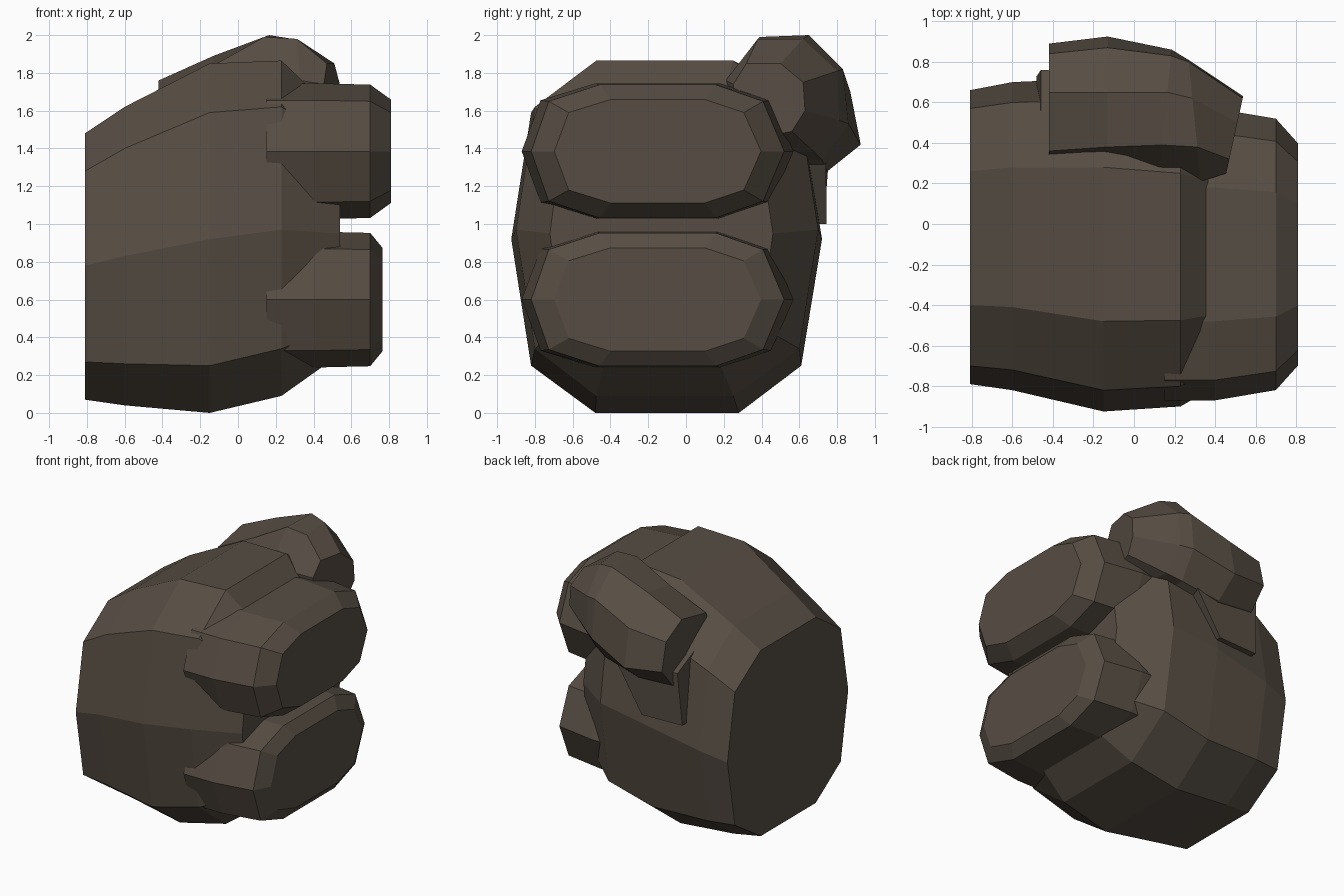
import bpy
import bmesh

cube = bpy.data.objects.get("Cube")
if cube:
    bpy.data.objects.remove(cube, do_unlink=True)

# Single flat colour
brown = bpy.data.materials.new("dark_brown")
brown.use_nodes = True
colour = (0.095, 0.075, 0.057, 1)
brown.diffuse_color = colour
shader = brown.node_tree.nodes["Principled BSDF"]
shader.inputs["Base Color"].default_value = colour
shader.inputs["Roughness"].default_value = 0.9


def loft(name, rings):
    """Bridge equal-length rings of points and cap both ends."""
    bm = bmesh.new()
    loops = [[bm.verts.new(point) for point in ring] for ring in rings]
    count = len(loops[0])
    for first, second in zip(loops, loops[1:]):
        for i in range(count):
            j = (i + 1) % count
            bm.faces.new((first[i], first[j], second[j], second[i]))
    bm.faces.new(loops[0])
    bm.faces.new(loops[-1])
    bmesh.ops.recalc_face_normals(bm, faces=bm.faces[:])
    mesh = bpy.data.meshes.new(name)
    bm.to_mesh(mesh)
    bm.free()
    mesh.materials.append(brown)
    obj = bpy.data.objects.new(name, mesh)
    bpy.context.collection.objects.link(obj)
    return obj


def ten_sided(x, ys, zs):
    """Rounded ten-sided section from six depths and five heights."""
    front, front_mid, front_in, back_in, back_mid, back = ys
    low, low_mid, middle, high_mid, high = zs
    return [
        (x, front_in, low), (x, back_in, low), (x, back_mid, low_mid),
        (x, back, middle), (x, back_mid, high_mid), (x, back_in, high),
        (x, front_in, high), (x, front_mid, high_mid),
        (x, front, middle), (x, front_mid, low_mid),
    ]


# Palm: large lofted block
loft("palm", [
    ten_sided(-.81, (-.79, -.70, -.40, .26, .57, .66), (.07, .27, .78, 1.28, 1.48)),
    ten_sided(-.60, (-.82, -.72, -.41, .28, .60, .70), (.04, .26, .83, 1.40, 1.62)),
    ten_sided(-.15, (-.925, -.82, -.48, .28, .61, .72), (0, .25, .92, 1.59, 1.85)),
    ten_sided(.23, (-.90, -.80, -.475, .25, .60, .70), (.09, .34, .97, 1.62, 1.865)),
    ten_sided(.54, (-.72, -.66, -.42, .16, .39, .46), (.31, .46, .95, 1.42, 1.57)),
])


# Two curled fingers with bevelled ends
def finger(name, height, tip):
    half_depths = (-.72, -.62, -.33, .33, .60, .72)
    half_heights = (-.36, -.27, 0, .27, .36)

    def section(x, depth, tall):
        return ten_sided(x, [-.15 + depth * y for y in half_depths],
                         [height + tall * z for z in half_heights])

    return loft(name, [section(.15, 1, 1), section(.40, 1, 1),
                       section(.70, .93, .98), section(tip, .76, .76)])


finger("upper_finger", 1.385, .81)
finger("lower_finger", .60, .765)


# Thumb: eight-sided tube lying over the upper back edge
def slanted(x, slope, points):
    return [(x + slope * (y - .5), y, z) for y, z in points]


loft("thumb", [
    slanted(-.42, 0, [(.36, 1.70), (.65, 1.76), (.84, 1.66), (.89, 1.45),
                      (.76, 1.30), (.50, 1.2), (.35, 1.3), (.31, 1.6)]),
    slanted(-.13, 0, [(.38, 1.84), (.65, 1.89), (.87, 1.70), (.925, 1.42),
                      (.75, 1.28), (.50, 1.2), (.35, 1.3), (.31, 1.7)]),
    slanted(.15, .1, [(.39, 1.99), (.65, 2.0), (.83, 1.82), (.86, 1.53),
                      (.72, 1.34), (.45, 1.35), (.27, 1.5), (.24, 1.79)]),
    slanted(.30, -.1, [(.38, 1.98), (.62, 1.98), (.80, 1.81), (.81, 1.55),
                       (.68, 1.38), (.42, 1.38), (.24, 1.53), (.21, 1.76)]),
    slanted(.51, .22, [(.32, 1.85), (.50, 1.85), (.62, 1.75), (.63, 1.60),
                       (.56, 1.49), (.40, 1.46), (.27, 1.57), (.25, 1.74)]),
])

# Thin web joining the thumb to the back of the palm
loft("thumb_web", [
    [(-.46, .55, 1.5), (.10, .55, 1.5), (.10, .74, 1.4), (-.46, .76, 1.4)],
    [(-.48, .66, 1.0), (-.15, .66, 1.0), (-.15, .745, 1.0), (-.48, .73, 1.0)],
])
